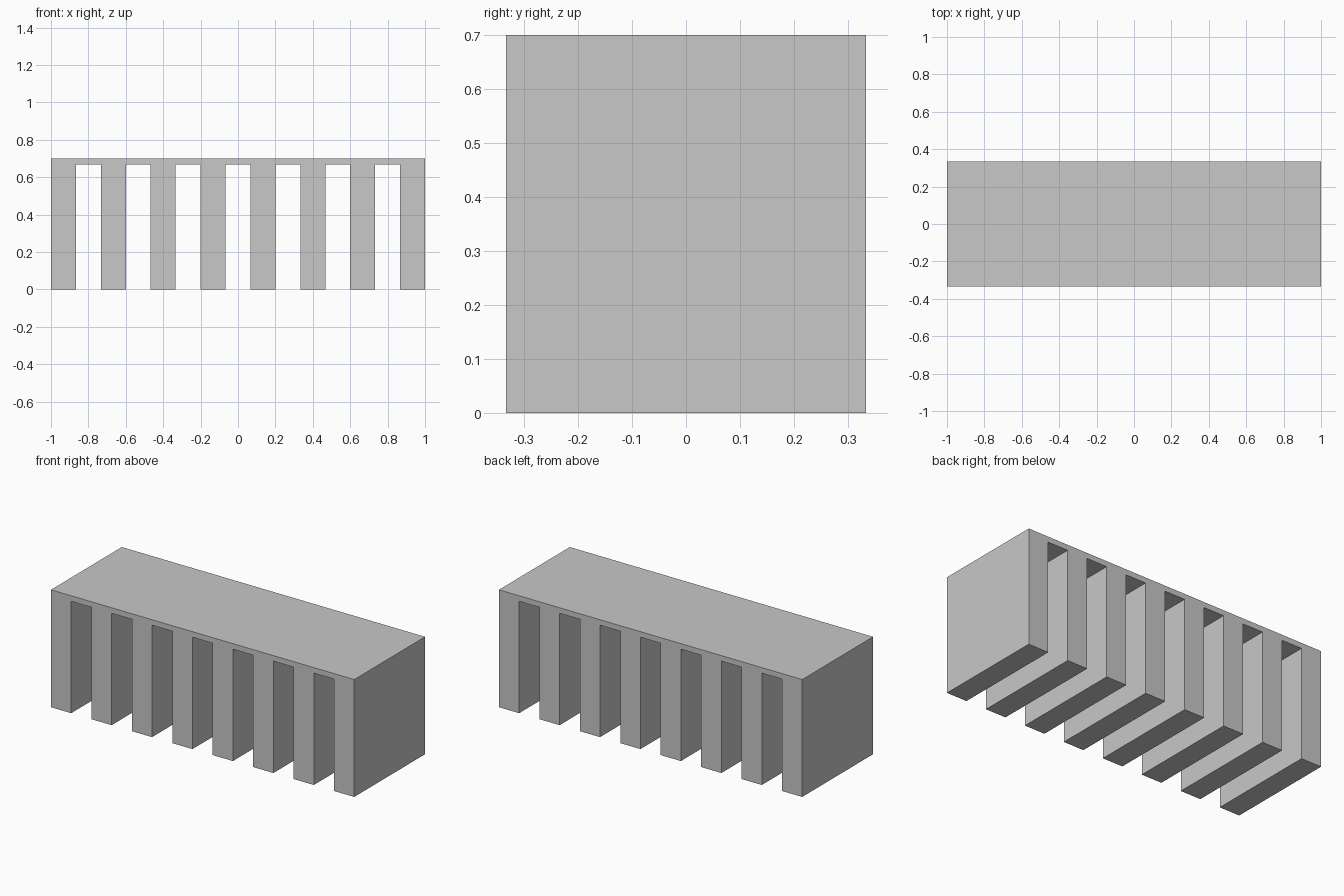
import bpy
import bmesh

cube = bpy.data.objects.get("Cube")
if cube:
    bpy.data.objects.remove(cube, do_unlink=True)

FINS = 8
PITCH = 2 / (2 * FINS - 1)      # fins and gaps are equally wide
HEIGHT, UNDERSIDE, DEPTH = 0.70, 0.667, 0.667

grey = bpy.data.materials.new("light grey")
grey.use_nodes = True
colour = (0.58, 0.58, 0.58, 1)
grey.diffuse_color = colour
grey.node_tree.nodes["Principled BSDF"].inputs["Base Color"].default_value = colour

# Comb profile: top edge, then fins and gaps from right to left
profile = [(-1, HEIGHT), (1, HEIGHT)]
for i in reversed(range(FINS)):
    left = -1 + 2 * i * PITCH
    right = left + PITCH
    if i < FINS - 1:
        profile.append((right, UNDERSIDE))
    profile += [(right, 0), (left, 0)]
    if i > 0:
        profile.append((left, UNDERSIDE))

# Extrude the profile from front to back
bm = bmesh.new()
face = bm.faces.new([bm.verts.new((x, -DEPTH / 2, z)) for x, z in profile])
extruded = bmesh.ops.extrude_face_region(bm, geom=[face], use_keep_orig=True)
back = [g for g in extruded["geom"] if isinstance(g, bmesh.types.BMVert)]
bmesh.ops.translate(bm, verts=back, vec=(0, DEPTH, 0))
bmesh.ops.recalc_face_normals(bm, faces=bm.faces)

mesh = bpy.data.meshes.new("finned_block")
bm.to_mesh(mesh)
bm.free()
mesh.materials.append(grey)
block = bpy.data.objects.new("finned_block", mesh)
bpy.context.collection.objects.link(block)
